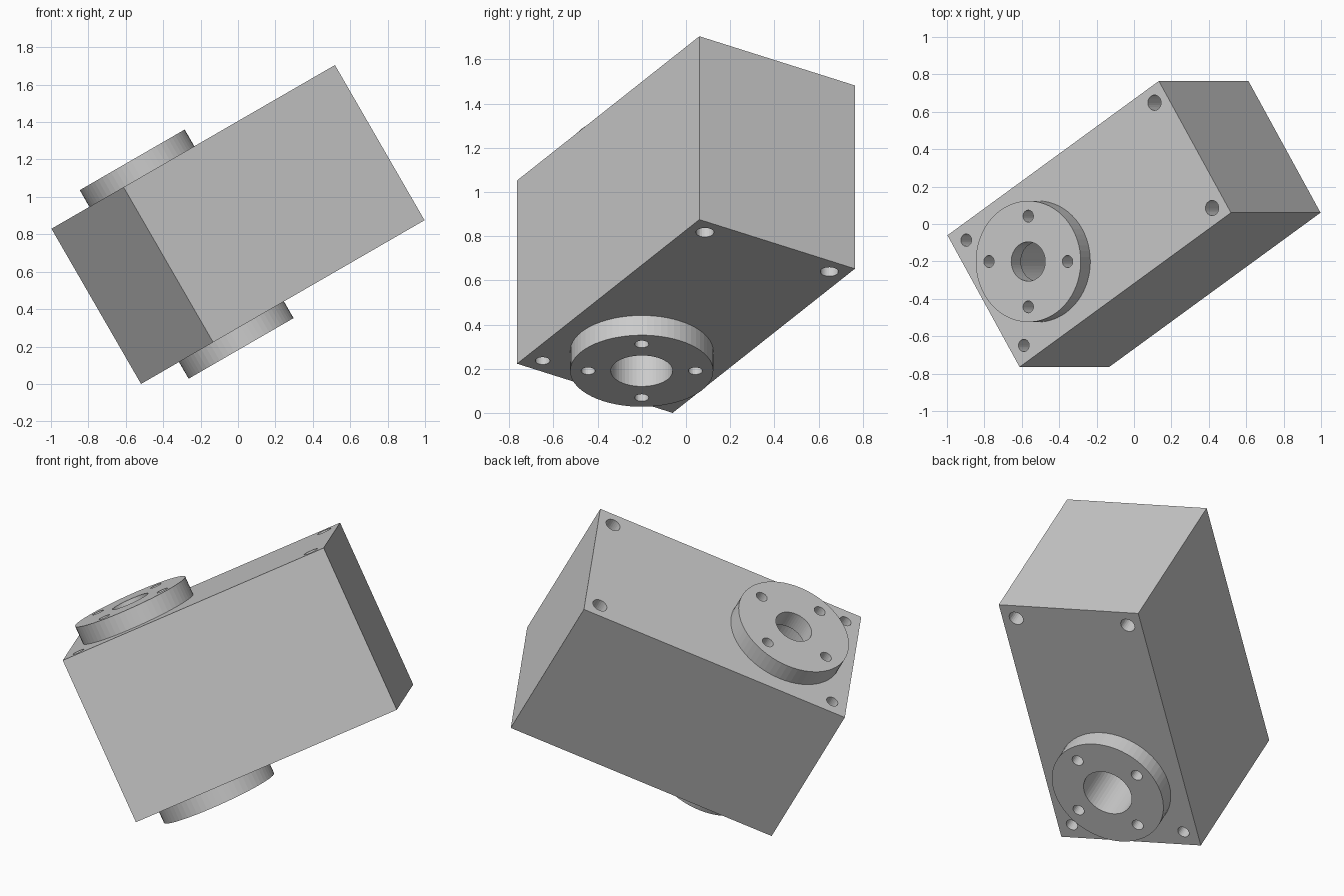
import bpy
from math import radians, sin, cos, pi
from mathutils import Matrix, Vector

if "Cube" in bpy.data.objects:
    bpy.data.objects.remove(bpy.data.objects["Cube"])

L, W, H = 1.544, 0.833, 0.958      # housing size
TURN = radians(32.3)               # turn of the housing about its own axis
FX, FH = -0.375, 0.103             # flange position and height
TOP = H / 2 + FH                   # flange face distance from the centre


def cylinder(name, x, y, r, z0, z1, n=32):
    bpy.ops.mesh.primitive_cylinder_add(
        vertices=n, radius=r, depth=z1 - z0, location=(x, y, (z0 + z1) / 2))
    ob = bpy.context.object
    ob.name = name
    return ob


def combine(target, tool, operation):
    mod = target.modifiers.new("combine", 'BOOLEAN')
    mod.operation, mod.solver, mod.object = operation, 'EXACT', tool
    bpy.context.view_layer.objects.active = target
    bpy.ops.object.modifier_apply(modifier=mod.name)
    bpy.data.objects.remove(tool, do_unlink=True)


# Housing block
bpy.ops.mesh.primitive_cube_add(size=1)
housing = bpy.context.object
housing.name = "gearbox_housing"
housing.data.transform(Matrix.Diagonal((L, W, H, 1)))

# Round flanges standing out of both faces
combine(housing, cylinder("flanges", FX, 0, 0.324, -TOP, TOP, 64), 'UNION')

# Stepped bore: narrow at the upper flange, wide below
combine(housing, cylinder("bore", FX, 0, 0.105, -0.8, 0.8, 48), 'DIFFERENCE')
combine(housing, cylinder("wide_bore", FX, 0, 0.14, -0.8, H / 2, 48), 'DIFFERENCE')


def screw_hole(x, y, r, face, depth):
    # the same blind hole in the upper and lower face
    for z0, z1 in ((face - depth, face + 0.1), (-face - 0.1, -face + depth)):
        combine(housing, cylinder("hole", x, y, r, z0, z1, 24), 'DIFFERENCE')


# Flange bolt circle, lined up with the world axes
for i in range(4):
    a = i * pi / 2 - TURN
    screw_hole(FX + 0.2425 * cos(a), 0.2425 * sin(a), 0.032, TOP, 0.2)

# Corner mounting holes, larger at the far end
for y in (-0.333, 0.333):
    screw_hole(0.687, y, 0.041, H / 2, 0.25)
    screw_hole(-0.688, y, 0.033, H / 2, 0.25)

# Tilt the whole part and stand it on the ground
housing.data.transform(Matrix.Rotation(radians(-30), 4, 'Y') @ Matrix.Rotation(TURN, 4, 'Z'))
low = min(v.co.z for v in housing.data.vertices)
housing.data.transform(Matrix.Translation(Vector((0, 0, -low))))
